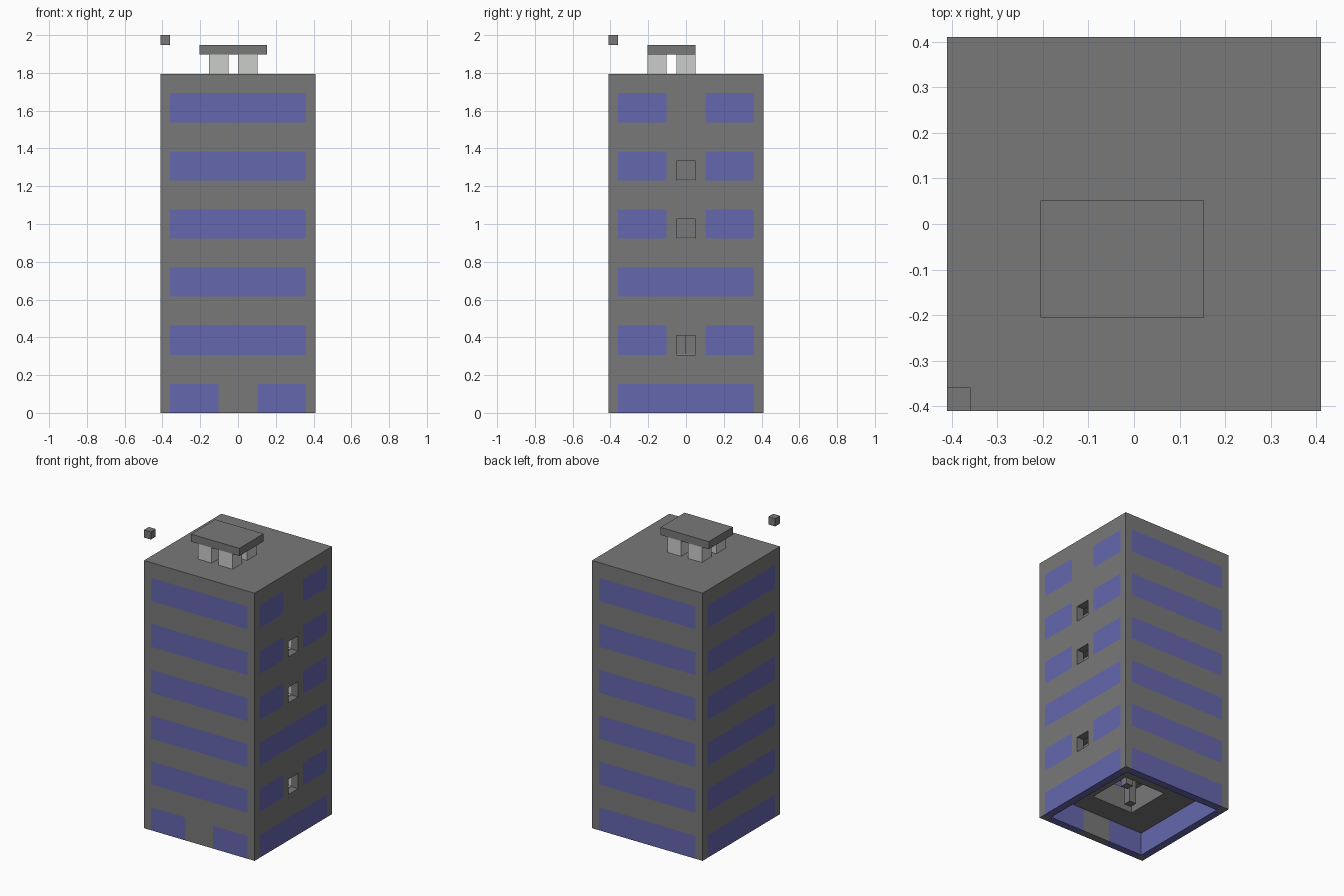
import bpy, bmesh, math
from mathutils import Matrix

old = bpy.data.objects.get("Cube")
if old:
    bpy.data.objects.remove(old)

U = 2 / 39  # one block unit


def material(name, rgb):
    m = bpy.data.materials.new(name)
    m.use_nodes = True
    m.diffuse_color = (*rgb, 1)
    m.node_tree.nodes["Principled BSDF"].inputs["Base Color"].default_value = (*rgb, 1)
    return m


CONCRETE = material("grey concrete", (0.19, 0.19, 0.19))
GLASS = material("blue glass", (0.13, 0.135, 0.42))
PALE = material("pale grey", (0.6, 0.61, 0.6))


def finish(name, bm, mats):
    mesh = bpy.data.meshes.new(name)
    bm.to_mesh(mesh)
    bm.free()
    for m in mats:
        mesh.materials.append(m)
    ob = bpy.data.objects.new(name, mesh)
    bpy.context.collection.objects.link(ob)
    return ob


def box(name, x, y, z, mat):
    """Box from (low, high) ranges in block units."""
    bm = bmesh.new()
    bmesh.ops.create_cube(bm, size=1)
    for v in bm.verts:
        for i, (lo, hi) in enumerate((x, y, z)):
            v.co[i] = U * (lo if v.co[i] < 0 else hi)
    return finish(name, bm, [mat])


def wall(name, quarter, half, split_rows=(), hole_rows=()):
    """Wall grid with a window band on each storey, given thickness inwards."""
    bm = bmesh.new()
    us = sorted({-half, -7, -2, -1, 1, 2, 7, half})
    zs = [0] + [6 * r + k for r in range(6) for k in (2, 3, 6)][:-1]
    zs.append(33)
    zs = sorted(set(zs))
    for a, b in zip(us, us[1:]):
        for lo, hi in zip(zs, zs[1:]):
            row = lo // 6
            mid = (a + b) / 2
            if row in hole_rows and abs(mid) < 1 and lo % 6 < 2:
                continue
            corners = ((a, lo), (b, lo), (b, hi), (a, hi))
            f = bm.faces.new([bm.verts.new((u * U, -8 * U, z * U)) for u, z in corners])
            glazed = lo % 6 < 3 and abs(mid) < 7
            if row in split_rows and abs(mid) < 2:
                glazed = False
            f.material_index = int(glazed)
    bmesh.ops.remove_doubles(bm, verts=bm.verts, dist=U / 100)
    bmesh.ops.rotate(bm, verts=bm.verts, matrix=Matrix.Rotation(quarter * math.pi / 2, 3, 'Z'))
    ob = finish(name, bm, [CONCRETE, GLASS])
    mod = ob.modifiers.new("thickness", 'SOLIDIFY')
    mod.thickness = U
    mod.offset = -1


# Outer walls
wall("front_wall", 0, 8, split_rows=(0,))
wall("left_wall", 1, 7, split_rows=(1, 3, 4, 5), hole_rows=(1, 3, 4))
wall("back_wall", 2, 8)
wall("right_wall", 3, 7)

# Roof slab and rooftop shelter
box("roof", (-8, 8), (-8, 8), (33, 35), CONCRETE)
for i, x in enumerate((-3, 0)):
    for j, y in enumerate((-4, -1)):
        box(f"shelter_post_{i}{j}", (x, x + 2), (y, y + 2), (35, 37), PALE)
box("shelter_cap", (-4, 3), (-4, 1), (37, 38), CONCRETE)
box("floating_block", (-8, -7), (-8, -7), (38, 39), CONCRETE)

# Storey slabs, each a ring of four pieces around the stairwell
for s in range(5):
    z = (6 * s + 3, 6 * s + 6)
    box(f"slab_front_{s}", (-7, 7), (-7, -4), z, CONCRETE)
    box(f"slab_back_{s}", (-7, 7), (2, 7), z, CONCRETE)
    box(f"slab_right_{s}", (-7, -3), (-4, 2), z, CONCRETE)
    box(f"slab_left_{s}", (3, 7), (-4, 2), z, CONCRETE)

# Partitions, pale side walls and floors behind the wall openings
for s in (1, 3, 4):
    z = (6 * s, 6 * s + 3)
    box(f"partition_{s}", (4, 5), (-4, 0 if s == 1 else 2), z, CONCRETE)
    box(f"opening_side_{s}", (5, 7), (1, 2), z, PALE)
    box(f"opening_floor_{s}", (5, 7), (-1, 1), (z[0], z[0] + 0.1), PALE)

# Stairwell posts
box("stairwell_post_right", (-2, -1), (-3, -2), (3, 9), CONCRETE)
box("stairwell_post_left", (1, 2), (0, 1), (3, 9), CONCRETE)
